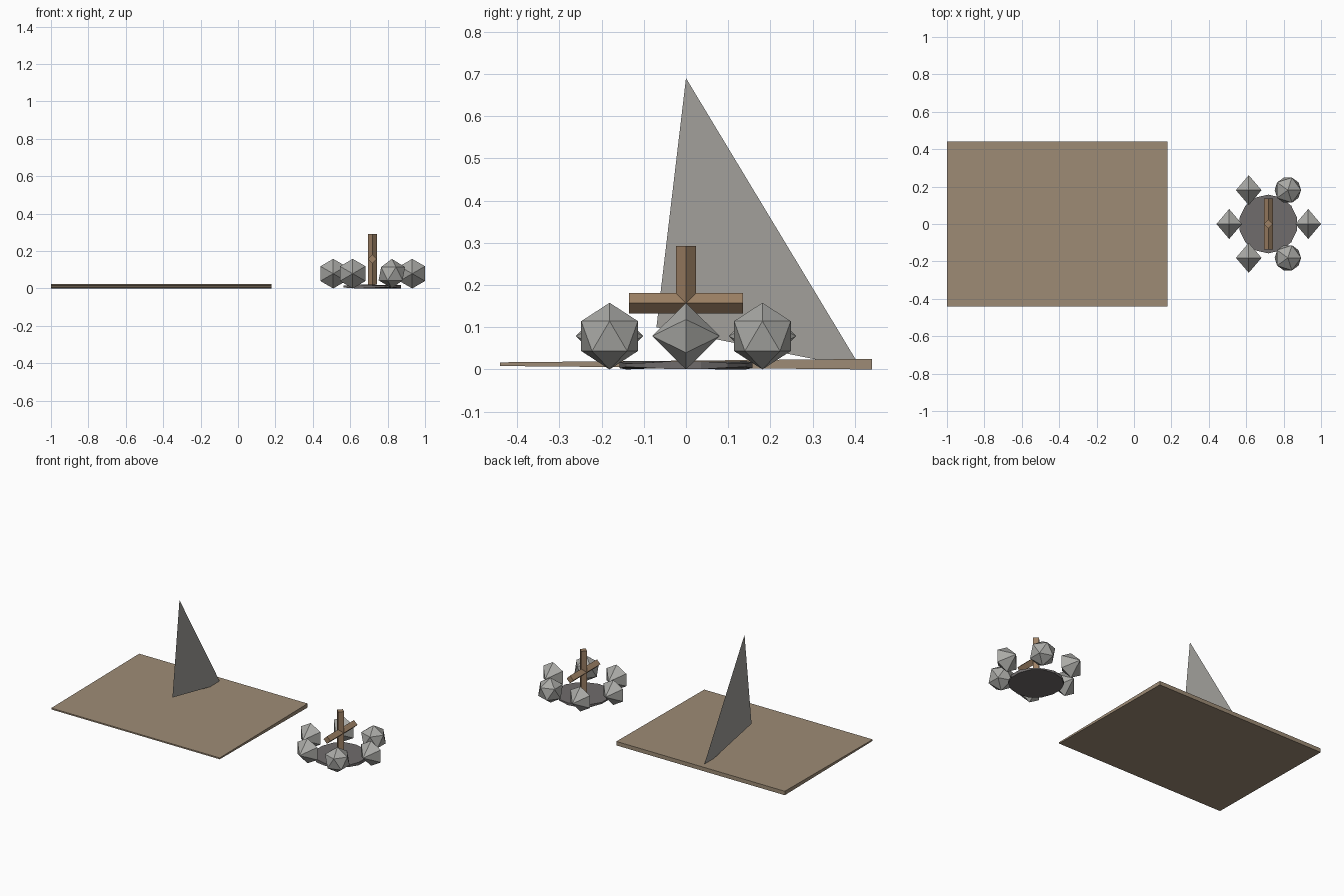
import bpy, bmesh, math
from mathutils import Matrix, Vector

if "Cube" in bpy.data.objects:
    bpy.data.objects.remove(bpy.data.objects["Cube"])


def material(name, rgb):
    m = bpy.data.materials.new(name)
    m.diffuse_color = (*rgb, 1)
    m.use_nodes = True
    m.node_tree.nodes["Principled BSDF"].inputs["Base Color"].default_value = m.diffuse_color
    return m


CLOTH = material("ground_brown", (0.34, 0.26, 0.18))
WOOD = material("wood_brown", (0.34, 0.22, 0.13))
STONE = material("stone_grey", (0.40, 0.40, 0.38))
SHEET = material("sheet_grey", (0.36, 0.35, 0.33))
ASH = material("ash_grey", (0.16, 0.15, 0.15))
FIRE = Vector((0.718, 0, 0))


def finish(name, bm, mat, recalc=True):
    if recalc:
        bmesh.ops.recalc_face_normals(bm, faces=bm.faces)
    mesh = bpy.data.meshes.new(name)
    bm.to_mesh(mesh)
    bm.free()
    mesh.materials.append(mat)
    obj = bpy.data.objects.new(name, mesh)
    bpy.context.collection.objects.link(obj)
    return obj


def cylinder(sides, radius, depth, matrix, top=None):
    bm = bmesh.new()
    bmesh.ops.create_cone(bm, cap_ends=True, segments=sides, radius1=radius,
                          radius2=radius if top is None else top, depth=depth, matrix=matrix)
    return bm


# ground mat, thinner towards the front
bm = bmesh.new()
bmesh.ops.create_cube(bm, size=1, matrix=Matrix.Translation((-0.41, 0, 0)) @ Matrix.Diagonal((1.18, 0.88, 0.025, 1)))
for v in bm.verts:
    if v.co.y < 0:
        v.co.z *= 0.35
    v.co.z += 0.0125
finish("ground_mat", bm, CLOTH)

# single upright tent sheet
bm = bmesh.new()
bm.faces.new([bm.verts.new((-0.41, y, z)) for y, z in ((-0.07, 0.10), (0.415, 0.002), (0, 0.69))])
finish("tent_sheet", bm, SHEET, recalc=False)

# ash bed with an uneven rim
bm = cylinder(14, 0.157, 0.02, Matrix.Translation(FIRE + Vector((0, 0, 0.01))))
for v in bm.verts:
    a = math.atan2(v.co.y, v.co.x - FIRE.x)
    v.co.z = 0.01 + (v.co.z - 0.01) * (0.7 + 0.3 * math.cos(3 * a))
finish("ash_bed", bm, ASH)

# two crossed logs with diamond sections
centre = Matrix.Translation(FIRE + Vector((0, 0, 0.157)))
finish("upright_log", cylinder(4, 0.024, 0.27, centre), WOOD)
finish("cross_log", cylinder(4, 0.024, 0.27, centre @ Matrix.Rotation(math.pi / 2, 4, 'X')), WOOD)

# ring of six stones
for i in range(6):
    a = i * math.pi / 3
    pos = FIRE + Vector((0.209 * math.cos(a), 0.209 * math.sin(a), 0.079))
    if i in (1, 5):
        bm = bmesh.new()
        bmesh.ops.create_icosphere(bm, subdivisions=1, radius=0.079, matrix=Matrix.Translation(pos))
    else:
        # six-sided double pyramid lying along y
        bm = bmesh.new()
        ring = [bm.verts.new(pos + 0.079 * Vector((math.sin(k * math.pi / 3), 0, math.cos(k * math.pi / 3))))
                for k in range(6)]
        for s in (-1, 1):
            tip = bm.verts.new(pos + Vector((0, 0.08 * s, 0)))
            for k in range(6):
                bm.faces.new((ring[k], ring[(k + 1) % 6], tip))
        if i == 0:
            for v in bm.verts:
                v.co.x += 0.0045
    finish(f"fire_stone_{i + 1}", bm, STONE)
